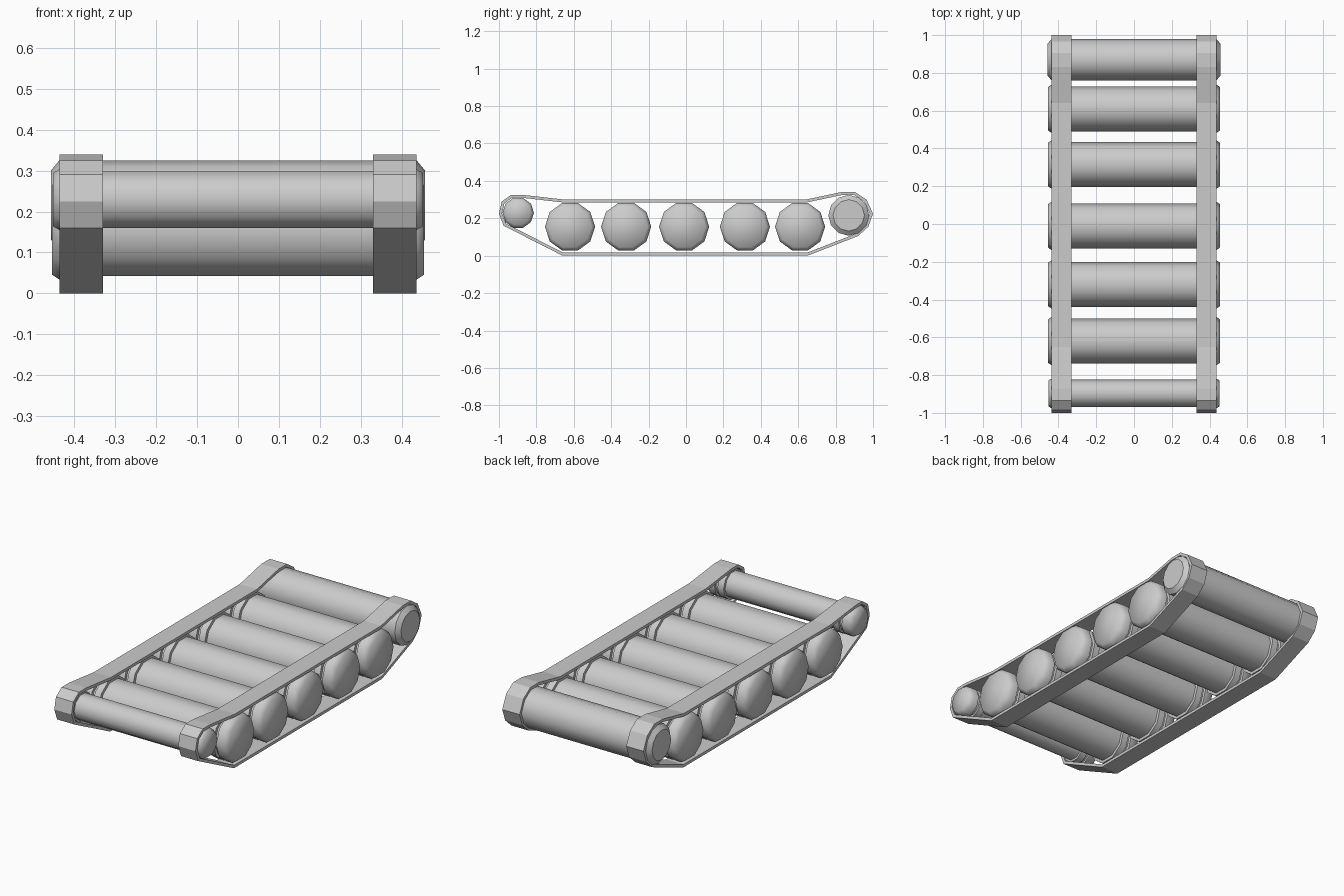
import bpy, bmesh
from math import sin, cos, pi, radians
from mathutils import Vector

if "Cube" in bpy.data.objects:
    bpy.data.objects.remove(bpy.data.objects["Cube"])


def finish(name, bm, smooth_angle=None):
    bmesh.ops.recalc_face_normals(bm, faces=bm.faces)
    me = bpy.data.meshes.new(name)
    bm.to_mesh(me)
    bm.free()
    ob = bpy.data.objects.new(name, me)
    bpy.context.collection.objects.link(ob)
    if smooth_angle:
        bpy.ops.object.select_all(action='DESELECT')
        ob.select_set(True)
        bpy.context.view_layer.objects.active = ob
        bpy.ops.object.shade_smooth_by_angle(angle=radians(smooth_angle))
    return ob


def lathe_x(name, half_profile, y, z, sides, smooth_angle):
    """Spin a mirrored (x, radius) profile around an axis parallel to x."""
    profile = [(-x, r) for x, r in reversed(half_profile)] + half_profile
    bm = bmesh.new()
    rings = [[bm.verts.new((x, y + r * cos(2 * pi * i / sides), z + r * sin(2 * pi * i / sides)))
              for i in range(sides)] for x, r in profile]
    for a, b in zip(rings, rings[1:]):
        for i in range(sides):
            j = (i + 1) % sides
            bm.faces.new((a[i], a[j], b[j], b[i]))
    bm.faces.new(rings[0])
    bm.faces.new(rings[-1])
    return finish(name, bm, smooth_angle)


def inset(points, d):
    """Offset a counter-clockwise closed outline inward."""
    result = []
    n = len(points)
    for i in range(n):
        p0, p, p1 = (Vector(points[k % n]) for k in (i - 1, i, i + 1))
        a, b = (p - p0).normalized(), (p1 - p).normalized()
        na, nb = Vector((-a.y, a.x)), Vector((-b.y, b.x))
        result.append(p + (na + nb) * d / (1 + na.dot(nb)))
    return result


# Track belts: closed (y, z) loop with constant thickness
TRACK = [(-0.66, 0), (0.65, 0), (0.92, 0.105), (0.975, 0.155), (1.0, 0.225),
         (0.965, 0.3), (0.905, 0.34), (0.83, 0.34), (0.64, 0.3), (-0.65, 0.3),
         (-0.87, 0.325), (-0.935, 0.325), (-0.985, 0.29), (-1.0, 0.225), (-0.975, 0.16)]
for side, label in ((1, "right"), (-1, "left")):
    bm = bmesh.new()
    loops = [[bm.verts.new((side * x, p[0], p[1])) for p in pts]
             for x, pts in ((0.33, TRACK), (0.437, TRACK),
                            (0.437, inset(TRACK, 0.016)), (0.33, inset(TRACK, 0.016)))]
    for a, b in zip(loops, loops[1:] + loops[:1]):
        for i in range(len(TRACK)):
            j = (i + 1) % len(TRACK)
            bm.faces.new((a[i], a[j], b[j], b[i]))
    finish("track_" + label, bm)

# Road wheels: full-width roller with grooved rims and bevelled caps
ROAD = [(0.335, 0.119), (0.337, 0.134), (0.375, 0.134), (0.376, 0.118),
        (0.392, 0.118), (0.393, 0.134), (0.428, 0.134), (0.455, 0.115)]
for k, y in enumerate((-0.62, -0.32, -0.01, 0.315, 0.61)):
    lathe_x(f"road_wheel_{k + 1}", ROAD, y, 0.155, 10, 65)

# Front idler, slimmer between the tracks
IDLER = [(0.335, 0.073), (0.337, 0.084), (0.375, 0.084), (0.376, 0.073),
         (0.392, 0.073), (0.393, 0.084), (0.428, 0.084), (0.453, 0.068)]
lathe_x("front_idler", IDLER, -0.897, 0.229, 10, 65)

# Rear drive wheel, with hard-edged end caps
DRIVE = [(0.437, 0.109), (0.458, 0.084)]
lathe_x("rear_drive_wheel", DRIVE, 0.87, 0.216, 12, 38)
